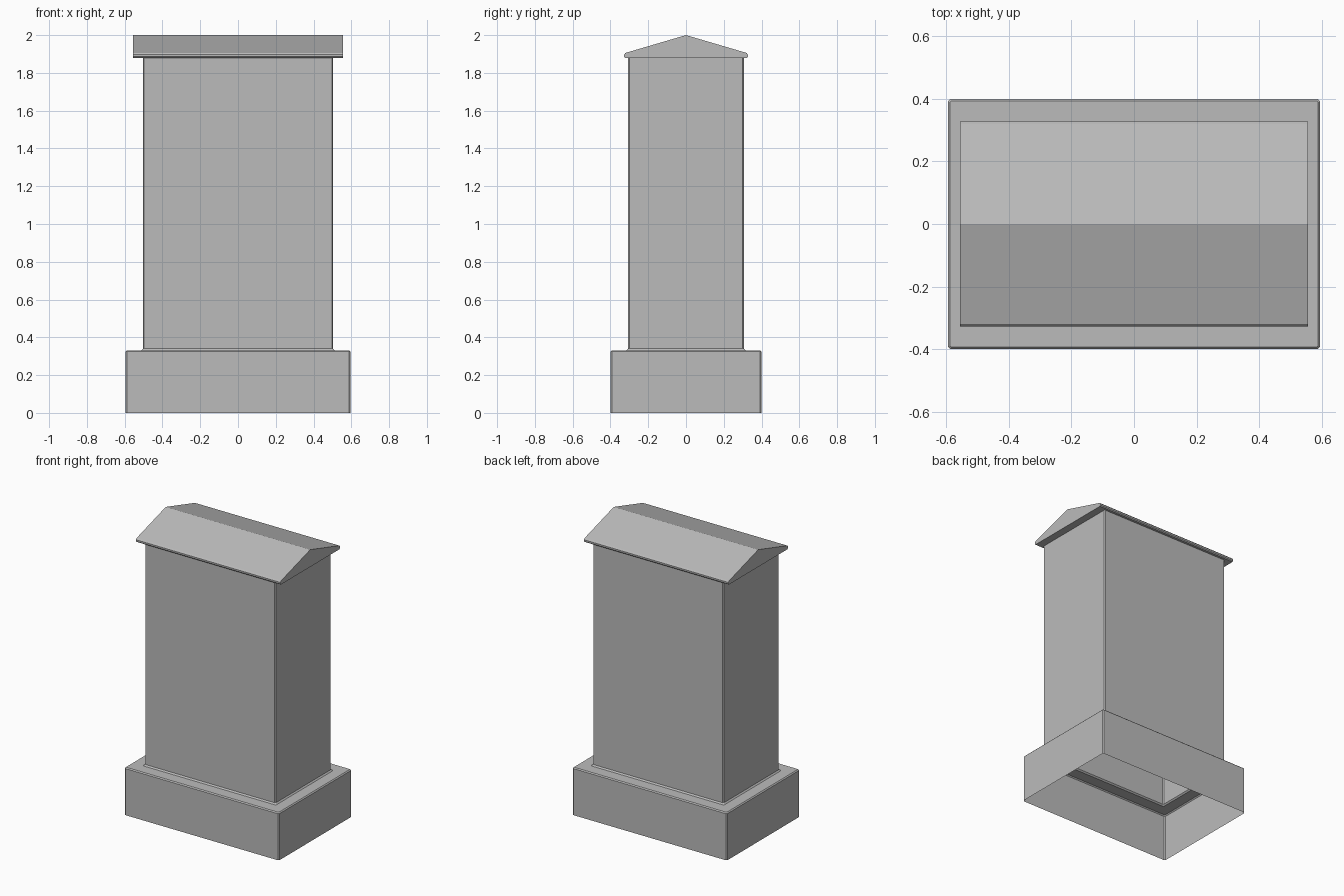
import bpy, bmesh

cube = bpy.data.objects.get("Cube")
if cube:
    bpy.data.objects.remove(cube, do_unlink=True)

stone = bpy.data.materials.new("grey stone")
stone.use_nodes = True
GREY = (0.5, 0.5, 0.5, 1)
stone.diffuse_color = GREY
stone.node_tree.nodes["Principled BSDF"].inputs["Base Color"].default_value = GREY


def finish(name, bm):
    bmesh.ops.recalc_face_normals(bm, faces=bm.faces)
    mesh = bpy.data.meshes.new(name)
    bm.to_mesh(mesh)
    bm.free()
    mesh.materials.append(stone)
    obj = bpy.data.objects.new(name, mesh)
    bpy.context.collection.objects.link(obj)


def shell(name, rings):
    """Open shell through chamfered rectangles (half x, half y, z, chamfer)."""
    bm = bmesh.new()
    loops = []
    for hx, hy, z, c in rings:
        pts = [(hx, c - hy), (hx, hy - c), (hx - c, hy), (c - hx, hy),
               (-hx, hy - c), (-hx, c - hy), (c - hx, -hy), (hx - c, -hy)]
        loops.append([bm.verts.new((x, y, z)) for x, y in pts])
    for low, high in zip(loops, loops[1:]):
        for i in range(8):
            j = (i + 1) % 8
            bm.faces.new((low[i], low[j], high[j], high[i]))
    finish(name, bm)


# Hollow plinth, ledge and pillar in one shell, open underneath
shell("plinth_and_pillar", [
    (0.595, 0.4, 0, 0.008), (0.595, 0.4, 0.324, 0.008),
    (0.588, 0.393, 0.331, 0.004), (0.512, 0.315, 0.331, 0.006),
    (0.503, 0.306, 0.34, 0.006), (0.503, 0.306, 1.88, 0.006)])

# Gabled cap: a mirrored profile extruded along x
half = [(0.322, 1.88), (0.328, 1.886), (0.328, 1.897), (0.32, 1.906)]
profile = half + [(0, 2)] + [(-y, z) for y, z in reversed(half)]
bm = bmesh.new()
end = bm.faces.new([bm.verts.new((-0.556, y, z)) for y, z in profile])
moved = bmesh.ops.extrude_face_region(bm, geom=[end], use_keep_orig=True)["geom"]
bmesh.ops.translate(bm, vec=(1.112, 0, 0),
                    verts=[v for v in moved if isinstance(v, bmesh.types.BMVert)])
finish("gabled_cap", bm)
